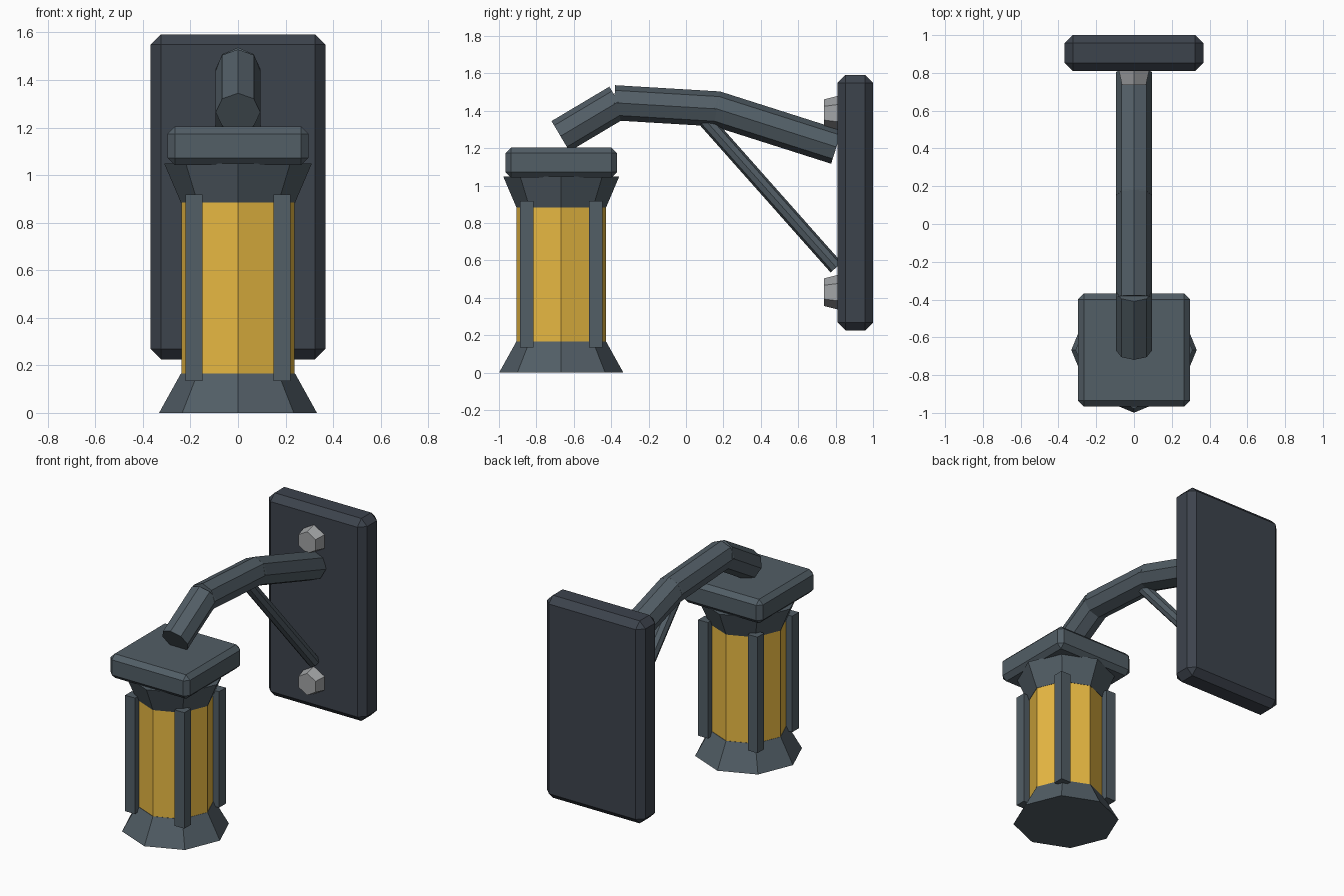
import bpy, bmesh, math
from mathutils import Vector, Matrix

if "Cube" in bpy.data.objects:
    bpy.data.objects.remove(bpy.data.objects["Cube"])

LY = -0.667  # lantern centre in y


def material(name, rgb):
    m = bpy.data.materials.new(name)
    m.diffuse_color = (*rgb, 1)
    m.use_nodes = True
    m.node_tree.nodes["Principled BSDF"].inputs["Base Color"].default_value = m.diffuse_color
    return m


IRON = material("slate_iron", (0.085, 0.112, 0.133))
DARK = material("dark_iron", (0.046, 0.056, 0.073))
GLOW = material("amber_glass", (0.80, 0.48, 0.055))
STEEL = material("bolt_steel", (0.36, 0.37, 0.38))


def finish(bm, name, mat):
    bmesh.ops.recalc_face_normals(bm, faces=bm.faces)
    me = bpy.data.meshes.new(name)
    bm.to_mesh(me)
    bm.free()
    me.materials.append(mat)
    ob = bpy.data.objects.new(name, me)
    bpy.context.collection.objects.link(ob)
    return ob


def box(name, lo, hi, mat, bevel=0):
    lo, hi = Vector(lo), Vector(hi)
    bm = bmesh.new()
    bmesh.ops.create_cube(bm, size=1, matrix=Matrix.Translation((lo + hi) / 2)
                          @ Matrix.Diagonal((*(hi - lo), 1)))
    if bevel:
        bmesh.ops.bevel(bm, geom=bm.edges[:], offset=bevel, segments=1,
                        profile=0.5, affect='EDGES')
    return finish(bm, name, mat)


def rod(name, a, b, r1, r2, mat, sides=8):
    """Prism or frustum from a to b, with corners on its x axis or local vertical."""
    a, b = Vector(a), Vector(b)
    z = (b - a).normalized()
    x = Vector((1, 0, 0))
    y = z.cross(x)
    bm = bmesh.new()
    rings = []
    for p, r in ((a, r1), (b, r2)):
        angles = [math.pi / 2 + math.tau * i / sides for i in range(sides)]
        rings.append([bm.verts.new(p + r * (math.cos(t) * x + math.sin(t) * y))
                      for t in angles])
    for i in range(sides):
        j = (i + 1) % sides
        bm.faces.new((rings[0][i], rings[0][j], rings[1][j], rings[1][i]))
    bm.faces.new(rings[0][::-1])
    bm.faces.new(rings[1])
    return finish(bm, name, mat)


# Wall plate with chamfered edges
box("wall_plate", (-0.367, 0.81, 0.225), (0.367, 1.0, 1.592), DARK, 0.043)

# Tapered bolt heads
for label, z in (("lower", 0.43), ("upper", 1.387)):
    rod(label + "_bolt", (0, 0.83, z), (0, 0.737, z), 0.097, 0.0735, STEEL, 6)

# Bent arm from three octagonal tubes
path = [(0, -0.671, 1.264), (0, -0.372, 1.442), (0, 0.165, 1.41), (0, 0.793, 1.21)]
for i, part in enumerate(("tip", "middle", "wall")):
    a, b = Vector(path[i]), Vector(path[i + 1])
    ext = (b - a).normalized() * 0.012
    rod("arm_" + part, a - (ext if i else ext * 0), b + ext, 0.094, 0.094, IRON)

# Diagonal brace
rod("brace", (0, 0.09, 1.365), (0, 0.803, 0.562), 0.04, 0.04, IRON)

# Lantern body: flared foot, glass and flared collar
for name, z0, z1, r0, r1, mat in (("lantern_foot", 0, 0.166, 0.332, 0.24, IRON),
                                  ("lantern_glass", 0.166, 0.884, 0.238, 0.238, GLOW),
                                  ("lantern_collar", 0.884, 1.048, 0.24, 0.31, IRON)):
    rod(name, (0, LY, z0), (0, LY, z1), r0, r1, mat)

# Square lid
box("lantern_lid", (-0.296, LY - 0.298, 1.042), (0.296, LY + 0.298, 1.204), IRON, 0.03)

# Four corner posts
for sx, xn in ((-1, "left"), (1, "right")):
    for sy, yn in ((-1, "front"), (1, "back")):
        x, y, h = sx * 0.185, LY + sy * 0.185, 0.036
        box(f"post_{yn}_{xn}", (x - h, y - h, 0.135), (x + h, y + h, 0.918), IRON)
